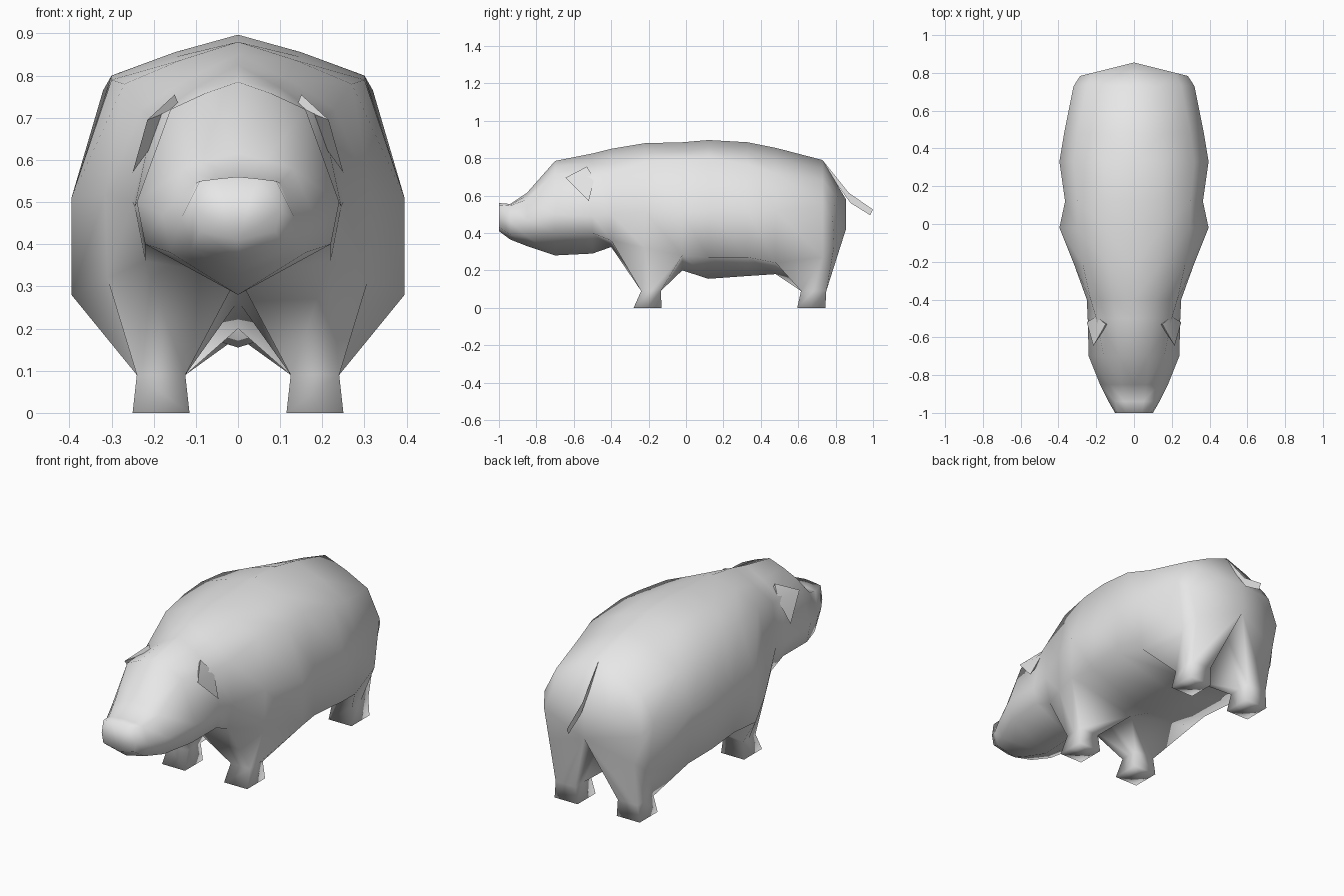
import bpy
import bmesh
import math

start_cube = bpy.data.objects.get("Cube")
if start_cube:
    bpy.data.objects.remove(start_cube, do_unlink=True)

grey = bpy.data.materials.new("plain_grey")
grey.use_nodes = True
grey.diffuse_color = (0.8, 0.8, 0.8, 1)
for node in grey.node_tree.nodes:
    if node.type == 'BSDF_PRINCIPLED':
        node.inputs["Base Color"].default_value = grey.diffuse_color


def finish(bm, name, angle):
    """Turn a bmesh into a named, smooth-shaded object."""
    bmesh.ops.recalc_face_normals(bm, faces=bm.faces[:])
    mesh = bpy.data.meshes.new(name)
    bm.to_mesh(mesh)
    bm.free()
    mesh.materials.append(grey)
    obj = bpy.data.objects.new(name, mesh)
    bpy.context.collection.objects.link(obj)
    bpy.ops.object.select_all(action='DESELECT')
    obj.select_set(True)
    bpy.context.view_layer.objects.active = obj
    bpy.ops.object.shade_smooth_by_angle(angle=math.radians(angle))


def bridge(bm, first, second):
    """Wall of quads between two closed loops of equal length."""
    count = len(first)
    for i in range(count):
        k = (i + 1) % count
        bm.faces.new((first[i], first[k], second[k], second[i]))


def section(bm, y, top, shoulder_x, shoulder_z, side_x, side_z, low_x, low_z, bottom, slant=0):
    """Half cross-section from the spine round to the belly line."""
    outline = [
        (0, top),
        (shoulder_x * 0.5, top * 0.57 + shoulder_z * 0.43),
        (shoulder_x, shoulder_z),
        (side_x, side_z),
        (low_x, low_z),
        (0, bottom),
    ]
    return [bm.verts.new((x, y - slant * x, z)) for x, z in outline]


LOW, BELLY = 4, 5  # section points that border a leg


def leg(bm, spanned, front, back, toe, heel):
    """Taper from the opening under the spanned sections to an ankle and a flared foot."""
    steps = len(spanned) - 1
    loop = [r[BELLY] for r in spanned] + [r[LOW] for r in reversed(spanned)]
    for outer, inner, y0, y1, z in ((0.24, 0.125, front, back, 0.09),
                                    (0.25, 0.115, toe, heel, 0)):
        ys = [y0 + (y1 - y0) * i / steps for i in range(steps + 1)]
        ring = [bm.verts.new((inner, y, z)) for y in ys]
        ring += [bm.verts.new((outer, y, z)) for y in reversed(ys)]
        bridge(bm, loop, ring)
        loop = ring
    bm.faces.new(loop)


# Head and body: y, top, shoulder x/z, side x/z, low side x/z, bottom
sections = [
    (-1.0, .56, .09, .55, .1, .48, .09, .43, .41),
    (-.94, .555, .1, .545, .135, .46, .11, .39, .365),
    (-.85, .615, .13, .58, .18, .47, .16, .38, .33),
    (-.7, .785, .16, .72, .24, .5, .22, .4, .28),
    (-.5, .825, .2, .7, .245, .49, .22, .4, .29),
    (-.4, .85, .23, .72, .25, .5, .22, .36, .325),
    (-.22, .88, .27, .78, .315, .52, .31, .32, .265),
    (-.02, .885, .3, .79, .395, .51, .395, .28, .2),
    (.12, .897, .3, .8, .365, .52, .365, .27, .155),
    (.33, .885, .32, .765, .395, .51, .385, .27, .17),
    (.48, .855, .3, .72, .37, .52, .35, .24, .18),
    (.73, .79, .25, .68, .32, .54, .29, .27, .33),
    (.855, .58, .22, .6, .285, .48, .25, .33, .42, .25),
]
# Sections a leg hangs from (first, last): ankle front/back, toe, heel
legs = {(5, 7): (-.24, -.135, -.28, -.13), (10, 12): (.615, .75, .595, .745)}

bm = bmesh.new()
rings = [section(bm, *values) for values in sections]
for span, (a, b) in enumerate(zip(rings, rings[1:])):
    open_below = any(first <= span < last for first, last in legs)
    for j in range(BELLY):
        if not (open_below and j == LOW):
            bm.faces.new((a[j], a[j + 1], b[j + 1], b[j]))
for (first, last), placing in legs.items():
    leg(bm, rings[first:last + 1], *placing)
bm.faces.new(rings[0])
bm.faces.new(rings[-1])
bmesh.ops.mirror(bm, geom=bm.verts[:] + bm.edges[:] + bm.faces[:],
                 axis='X', merge_dist=0.0005)
finish(bm, "body", 120)

# Ears: small pointed wedges beside the head
ear_points = [(.215, -.645, .695), (.15, -.53, .755), (.138, -.53, .725),
              (.2, -.49, .69), (.25, -.52, .57)]
for name, side in (("left_ear", 1), ("right_ear", -1)):
    bm = bmesh.new()
    for x, y, z in ear_points:
        bm.verts.new((x * side, y, z))
    bmesh.ops.convex_hull(bm, input=bm.verts[:])
    finish(bm, name, 30)

# Tail: thin flat strip on the centre line
bm = bmesh.new()
upper = [(.73, .79), (.87, .615), (1.0, .525)]
lower = [(.8, .67), (.88, .56), (.985, .495)]
rows = [[bm.verts.new((0, y, z)) for y, z in line] for line in (upper, lower)]
for i in range(len(upper) - 1):
    bm.faces.new((rows[0][i], rows[0][i + 1], rows[1][i + 1], rows[1][i]))
finish(bm, "tail", 30)
